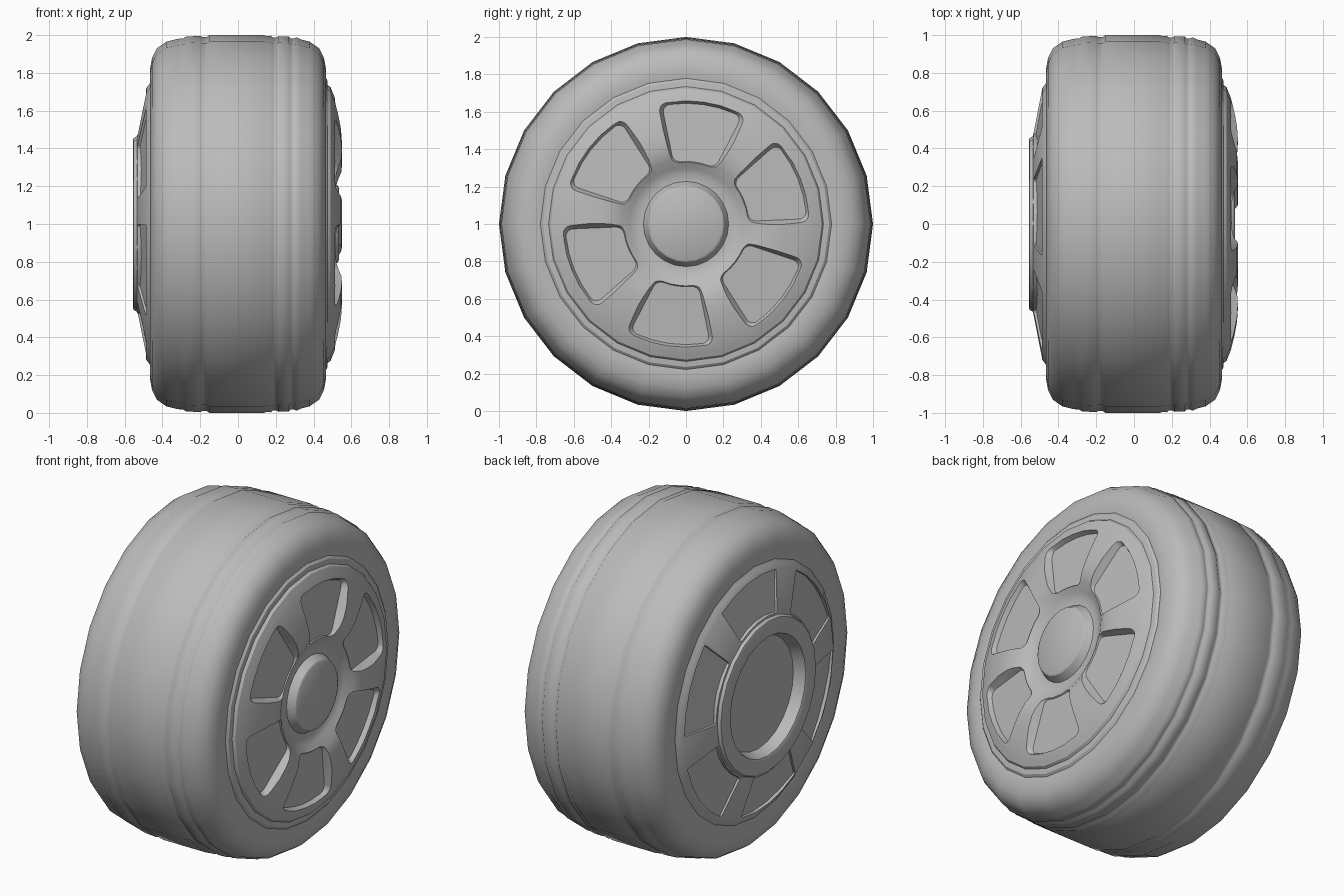
import bpy, bmesh, math
from math import radians, sin, cos

default = bpy.data.objects.get("Cube")
if default:
    bpy.data.objects.remove(default)

SIDES = 24
WINDOWS = 6
FIRST_WINDOW = 22     # angle of the first window's middle, in degrees

grey = bpy.data.materials.new("plain_grey")
grey.use_nodes = True
colour = (0.5, 0.5, 0.5, 1)
grey.diffuse_color = colour
grey.node_tree.nodes["Principled BSDF"].inputs["Base Color"].default_value = colour


def polar(x, r, angle):
    """Point on the axle frame: x along the axle, r and angle around it."""
    return (x, r * cos(angle), 1 + r * sin(angle))


def make_object(name, bm):
    bmesh.ops.recalc_face_normals(bm, faces=bm.faces)
    mesh = bpy.data.meshes.new(name)
    bm.to_mesh(mesh)
    bm.free()
    mesh.materials.append(grey)
    obj = bpy.data.objects.new(name, mesh)
    bpy.context.collection.objects.link(obj)
    return obj


def bridge(bm, a, b):
    n = len(a)
    for i in range(n):
        bm.faces.new((a[i], a[(i + 1) % n], b[(i + 1) % n], b[i]))


def lathe(name, profile, closed):
    """Turn an (x, radius) profile around the axle; cap the ends unless closed."""
    bm = bmesh.new()
    rings = [[bm.verts.new(polar(x, r, math.tau * i / SIDES)) for i in range(SIDES)]
             for x, r in profile]
    for a, b in zip(rings, rings[1:]):
        bridge(bm, a, b)
    if closed:
        bridge(bm, rings[-1], rings[0])
    else:
        bm.faces.new(rings[0])
        bm.faces.new(rings[-1])
    return make_object(name, bm)


def sector(r_in, r_out, half, corner, steps):
    """Outline of a ring sector with rounded corners, as (radius, angle)."""
    pts = []
    for r, side, inward in ((r_out, -1, -1), (r_out, 1, -1), (r_in, 1, 1), (r_in, -1, 1)):
        arc = []
        for i in range(steps):
            t = radians(90) * i / (steps - 1)
            rr = r + inward * corner * (1 - sin(t))
            arc.append((rr, side * (half - corner / rr * (1 - cos(t)))))
        pts += arc if side == inward else arc[::-1]
        # extra points keep the long arcs curved
        if side == inward:
            a = arc[-1][1]
            pts += [(r, a * (1 - k / 2)) for k in range(1, 4)]
    return pts


def add_pocket(bm, middle, r_in, r_out, half, floor_in, floor_out, top, flare, corner, steps):
    """Sector-shaped cutter with a flat sloping floor, flaring toward its top."""
    slope = (floor_out - floor_in) / (r_out - r_in)
    low, high = [], []
    inner = sector(r_in, r_out, half, corner, steps)
    wide = sector(r_in - flare, r_out + flare, half + flare / r_out, corner, steps)
    for r, a in inner:
        x = floor_in + slope * (r * cos(a) - r_in)
        low.append(bm.verts.new(polar(x, r, middle + a)))
    for r, a in wide:
        high.append(bm.verts.new(polar(top, r, middle + a)))
    bridge(bm, low, high)
    bm.faces.new(low)
    bm.faces.new(high)


def smooth(obj, angle):
    bpy.ops.object.select_all(action='DESELECT')
    obj.select_set(True)
    bpy.context.view_layer.objects.active = obj
    bpy.ops.object.shade_smooth_by_angle(angle=radians(angle))


# Tyre: rounded shoulders with soft shallow grooves around the tread
shoulder = [(.44, .70), (.458, .76), (.466, .82), (.455, .88), (.43, .93), (.38, .965)]
tread = [(.33, .978), (.31, .988), (.295, .982), (.28, .982), (.27, .992), (.215, .994),
         (.205, .987), (.185, .987), (.175, .997), (.15, .994), (.14, 1), (-.15, 1),
         (-.165, .991), (-.19, .991), (-.2, .996), (-.275, .992), (-.29, .983), (-.32, .98)]
tyre = lathe("tyre", shoulder + tread + [(-x, r) for x, r in reversed(shoulder)], True)
smooth(tyre, 70)

# Wheel: hub cap and dished face on one side, hollow hub ring on the other
outer_face = [(.535, .19), (.528, .203), (.485, .228), (.485, .268), (.5, .3), (.53, .35),
              (.547, .4), (.55, .45), (.545, .52), (.53, .6), (.512, .67), (.5, .70),
              (.49, .725), (.475, .735), (.472, .765), (.455, .785)]
inner_face = [(-.455, .765), (-.47, .74), (-.485, .72), (-.53, .49), (-.535, .465),
              (-.552, .455), (-.555, .445), (-.555, .37), (-.55, .36), (-.485, .335)]
wheel = lathe("wheel", outer_face + inner_face, False)

# Window pockets on the outer face and shallow panels between the inner spokes
cut = bmesh.new()
for i in range(WINDOWS):
    middle = radians(FIRST_WINDOW + i * 360 / WINDOWS)
    add_pocket(cut, middle, .335, .645, radians(19.5), .512, .488, .6, .06, .04, 5)
    add_pocket(cut, middle, .475, .708, radians(21.5), -.512, -.466, -.65, .012, .006, 2)
cutter = make_object("window_cutter", cut)
cutter.hide_render = True

mod = wheel.modifiers.new("windows", 'BOOLEAN')
mod.operation = 'DIFFERENCE'
mod.solver = 'EXACT'
mod.object = cutter
bpy.context.view_layer.objects.active = wheel
bpy.ops.object.modifier_apply(modifier=mod.name)
bpy.data.objects.remove(cutter)
smooth(wheel, 30)
